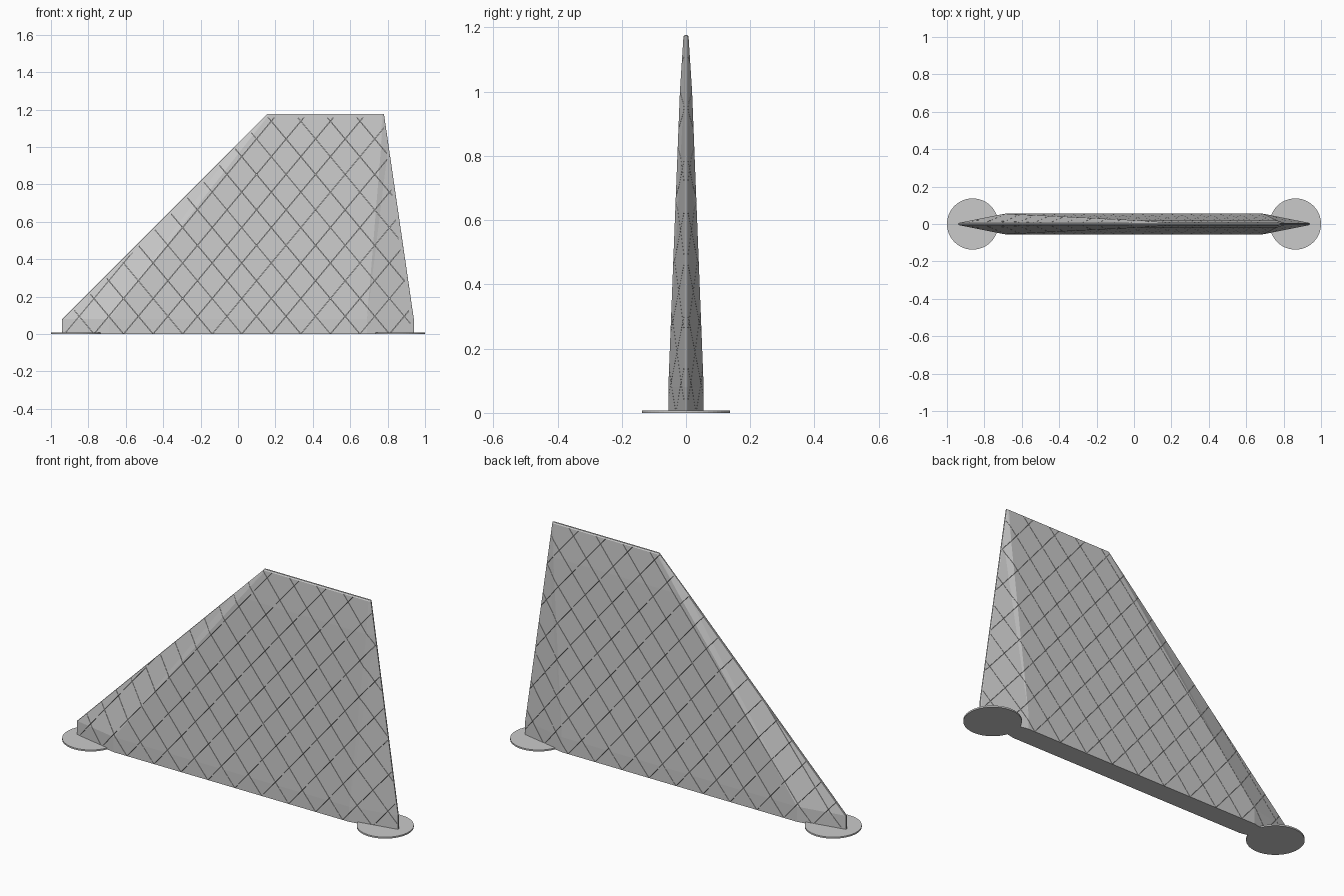
import bpy, bmesh
from mathutils import Vector

cube = bpy.data.objects.get("Cube")
if cube:
    bpy.data.objects.remove(cube, do_unlink=True)

# One light grey for everything
grey = bpy.data.materials.new("light grey")
grey.use_nodes = True
grey.diffuse_color = (0.59, 0.59, 0.59, 1)
grey.node_tree.nodes["Principled BSDF"].inputs["Base Color"].default_value = grey.diffuse_color


def finish(bm, name):
    mesh = bpy.data.meshes.new(name)
    bm.to_mesh(mesh)
    bm.free()
    mesh.materials.append(grey)
    bpy.context.collection.objects.link(bpy.data.objects.new(name, mesh))


# Fin: thin sections with softened edges, lofted upwards
# height, front tip x, front shoulder x, rear shoulder x, rear tip x, half thickness
SECTIONS = [
    (0.0, -0.94, -0.69, 0.69, 0.94, 0.055),
    (0.08, -0.94, -0.69, 0.69, 0.94, 0.055),
    (1.0, -0.02, 0.03, 0.765, 0.806, 0.019),
    (1.171, 0.152, 0.166, 0.77, 0.781, 0.008),
    (1.177, 0.157, 0.168, 0.769, 0.78, 0.004),
]
SOFT = 0.003

bm = bmesh.new()
rings = []
for z, a, b, c, d, t in SECTIONS:
    tip = min(0.006, t * 0.8)
    half = [(a, -tip / 2), (a + SOFT, -tip), (b, -t),
            (c, -t), (d - SOFT, -tip), (d, -tip / 2)]
    outline = half + [(x, -y) for x, y in reversed(half)]
    rings.append([bm.verts.new((x, y, z)) for x, y in outline])
count = len(rings[0])
for low, high in zip(rings, rings[1:]):
    for i in range(count):
        j = (i + 1) % count
        bm.faces.new((low[i], low[j], high[j], high[i]))
bm.faces.new(rings[0][::-1])
bm.faces.new(rings[-1])
bmesh.ops.recalc_face_normals(bm, faces=bm.faces)
bmesh.ops.triangulate(bm, faces=bm.faces)

# Crossed hairline slits in both sides, sunk towards the core
SLOPE, STEP, START, WIDTH = 1.2, 0.158, 0.02, 0.0016
lines = []
for side in (-1, 1):
    normal = Vector((SLOPE, 0, side)).normalized()
    for k in range(-13, 14):
        foot = Vector((START + k * STEP, 0, 0))
        lines.append((foot, normal))
        for edge in (-1, 1):
            bmesh.ops.bisect_plane(
                bm, geom=bm.verts[:] + bm.edges[:] + bm.faces[:], dist=1e-6,
                plane_co=foot + normal * edge * WIDTH / 2, plane_no=normal)

slits = []
for face in bm.faces:
    centre = face.calc_center_median()
    on_line = any(abs((centre - p).dot(n)) < WIDTH / 2 for p, n in lines)
    if on_line and abs(face.normal.y) > 0.85:
        slits.append(face)
sunk = bmesh.ops.extrude_face_region(bm, geom=slits)["geom"]
bmesh.ops.delete(bm, geom=[f for f in slits if f.is_valid], context="FACES_ONLY")
for item in sunk:
    if isinstance(item, bmesh.types.BMVert):
        item.co.y *= 0.1
finish(bm, "fin")

# Round foot pads under both ends
for name, x in (("right_foot_pad", -0.863), ("left_foot_pad", 0.863)):
    bm = bmesh.new()
    bmesh.ops.create_cone(bm, cap_ends=True, segments=48, radius1=0.137,
                          radius2=0.137, depth=0.008)
    bmesh.ops.translate(bm, verts=bm.verts, vec=(x, 0, 0.004))
    finish(bm, name)
